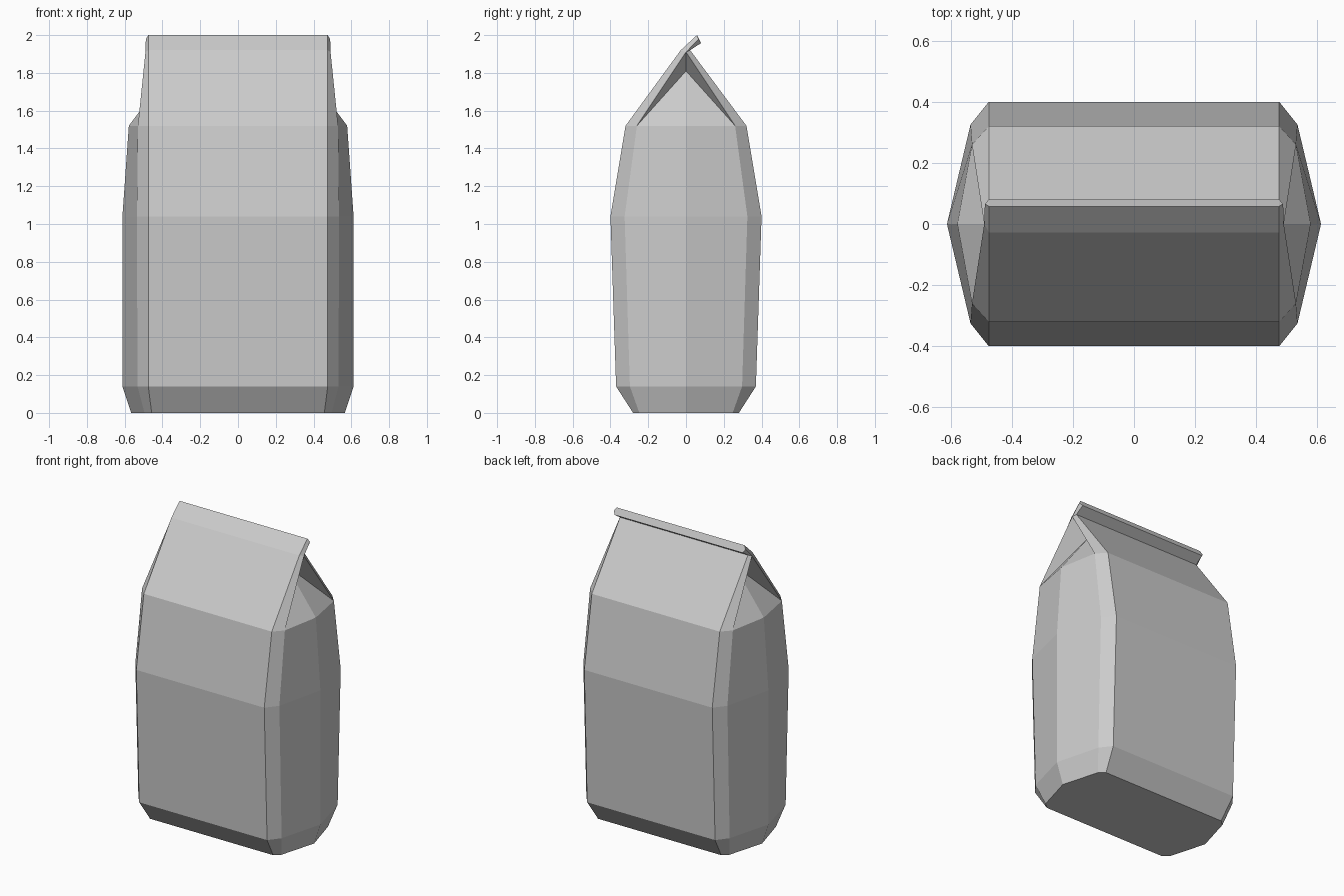
import bpy, bmesh

if "Cube" in bpy.data.objects:
    bpy.data.objects.remove(bpy.data.objects["Cube"])

# Body rings: z, front edge (x, y), corner (x, y), middle of the side x
RINGS = [
    (0.00, 0.457, 0.28, 0.495, 0.247, 0.565),
    (0.14, 0.475, 0.37, 0.532, 0.297, 0.612),
    (1.04, 0.475, 0.40, 0.535, 0.325, 0.612),
    (1.52, 0.475, 0.32, 0.530, 0.260, 0.578),
]


def half_carton(bm, s):
    """Builds one half of the carton; s = 1 or -1 picks the side."""
    def v(x, y, z):
        return bm.verts.new((s * x, y, z))

    def strip(a, b):
        for i in range(len(a) - 1):
            bm.faces.new((a[i], a[i + 1], b[i + 1], b[i]))

    # body walls
    rows = []
    for z, ax, ay, bx, by, cx in RINGS:
        pts = [(0, -ay), (ax, -ay), (bx, -by), (cx, 0),
               (bx, by), (ax, ay), (0, ay)]
        rows.append([v(x, y, z) for x, y in pts])
    for lower, upper in zip(rows, rows[1:]):
        strip(lower, upper)
    bm.faces.new(rows[0])

    # gable roof panels and their bevelled side edges
    top = rows[-1]
    ridge = v(0.49, 0.0, 1.91)
    front = [v(0, -0.028, 1.92), v(0.475, -0.028, 1.92), ridge]
    back = [v(0, 0.022, 1.92), v(0.475, 0.022, 1.92), ridge]
    strip(top[:3], front)
    strip([top[6], top[5], top[4]], back)

    # gusset folded in under the roof
    fold = v(0.36, 0, 1.81)
    for tri in ((top[2], top[3], fold), (top[3], top[4], fold),
                (top[2], fold, ridge), (top[4], ridge, fold)):
        bm.faces.new(tri)

    # folded flap along the ridge
    tip = v(0.488, 0.066, 1.978)
    f_end = [v(0, 0.058, 2.0), v(0.475, 0.058, 2.0), tip]
    b_end = [v(0, 0.08, 1.958), v(0.475, 0.08, 1.958), tip]
    strip(front, f_end)
    strip(back, b_end)
    bm.faces.new((f_end[0], f_end[1], b_end[1], b_end[0]))
    bm.faces.new((f_end[1], tip, b_end[1]))


bm = bmesh.new()
for side in (1, -1):
    half_carton(bm, side)
bmesh.ops.remove_doubles(bm, verts=bm.verts, dist=0.0005)
bmesh.ops.recalc_face_normals(bm, faces=bm.faces)
mesh = bpy.data.meshes.new("carton")
bm.to_mesh(mesh)
bm.free()
carton = bpy.data.objects.new("carton", mesh)
bpy.context.collection.objects.link(carton)
